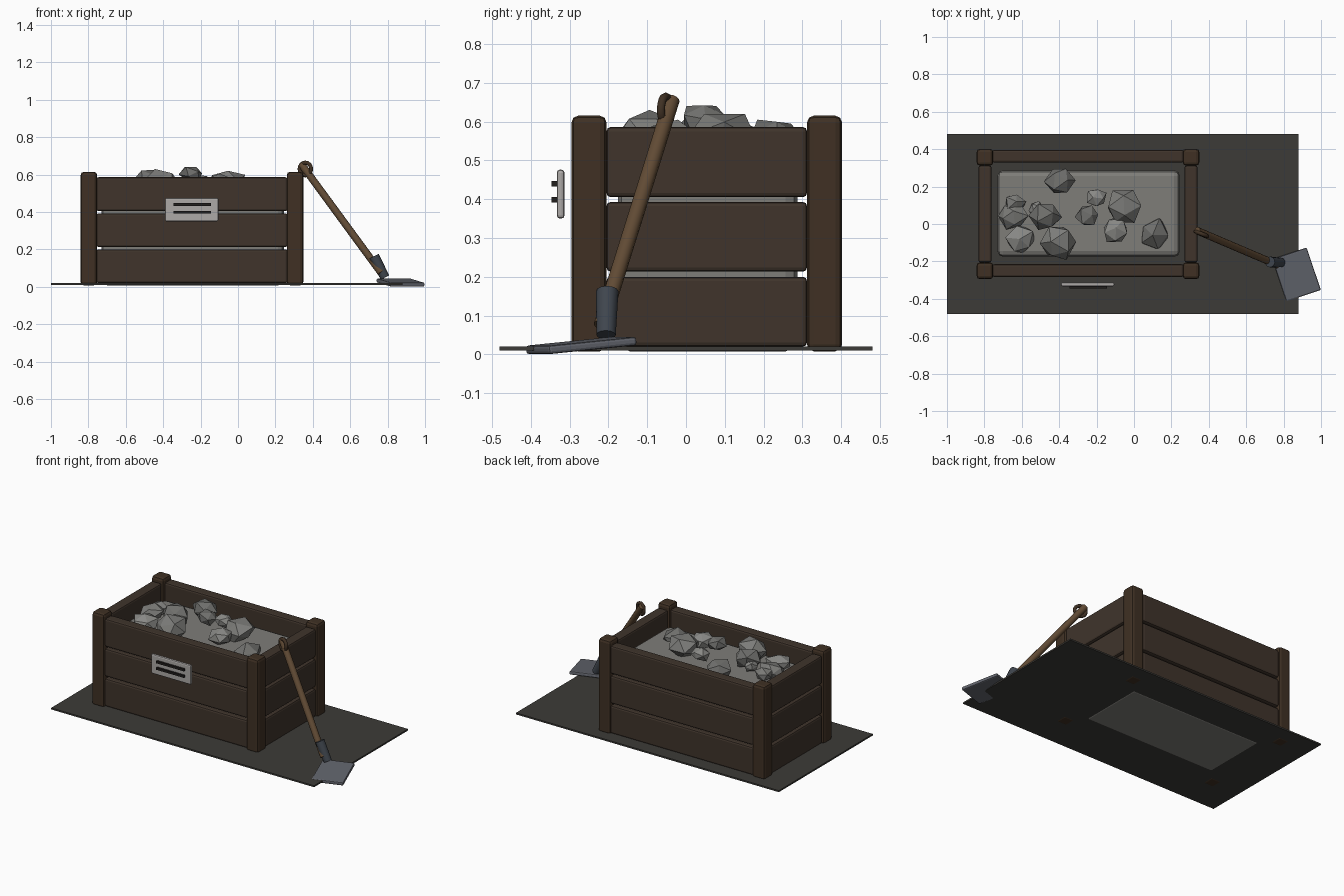
import bpy, bmesh, math, random
from mathutils import Vector, Euler

if "Cube" in bpy.data.objects:
    bpy.data.objects.remove(bpy.data.objects["Cube"])

random.seed(7)


def mat(name, r, g, b):
    m = bpy.data.materials.new(name)
    m.diffuse_color = (r, g, b, 1)
    m.use_nodes = True
    m.node_tree.nodes["Principled BSDF"].inputs["Base Color"].default_value = m.diffuse_color
    return m


POST = mat("post_wood", .05, .030, .017)
PLANK = mat("plank_wood", .050, .034, .024)
RAIL = mat("handle_wood", .12, .07, .035)
GROUND = mat("dark_slab", .045, .043, .038)
GRAVEL = mat("gravel", .21, .205, .19)
STEEL = mat("blade_steel", .12, .127, .15)
IRON = mat("socket_iron", .05, .06, .075)
PLATE = mat("pale_plate", .42, .40, .39)
BLACK = mat("black", .015, .013, .012)
STONES = [mat("stone_%d" % i, v, v, v * .95) for i, v in enumerate((.16, .20, .25))]


def finish(bm, name, material, bevel=0, seg=1):
    me = bpy.data.meshes.new(name)
    bmesh.ops.recalc_face_normals(bm, faces=bm.faces)
    bm.to_mesh(me)
    bm.free()
    o = bpy.data.objects.new(name, me)
    bpy.context.collection.objects.link(o)
    me.materials.append(material)
    if bevel:
        b = o.modifiers.new("bevel", 'BEVEL')
        b.width, b.segments, b.limit_method = bevel, seg, 'ANGLE'
    return o


def box(name, lo, hi, material, bevel=0, seg=1, rot=(0, 0, 0)):
    lo, hi = Vector(lo), Vector(hi)
    bm = bmesh.new()
    bmesh.ops.create_cube(bm, size=1)
    bmesh.ops.scale(bm, vec=hi - lo, verts=bm.verts)
    o = finish(bm, name, material, bevel, seg)
    o.location = (lo + hi) / 2
    o.rotation_euler = rot
    return o


def rod(name, a, b, r1, r2, material, sides=12):
    a, b = Vector(a), Vector(b)
    bm = bmesh.new()
    bmesh.ops.create_cone(bm, cap_ends=True, segments=sides, radius1=r1,
                          radius2=r2, depth=(b - a).length)
    o = finish(bm, name, material)
    o.location = (a + b) / 2
    o.rotation_euler = (b - a).to_track_quat('Z', 'Y').to_euler()
    return o


# Ground slab
box("ground_slab", (-1, -.48, .01), (.88, .48, .02), GROUND)

# Corner posts
for x in (-.797, .305):
    for y in (-.25, .357):
        box("corner_post", (x - .044, y - .045, .008), (x + .044, y + .045, .615), POST, .017, 2)

# Three rows of planks on each side
for z0, z1 in ((.02, .2), (.213, .393), (.405, .586)):
    for y in (-.249, .362):
        box("long_plank", (-.757, y - .034, z0), (.265, y + .034, z1), PLANK, .011, 2)
    for x in (-.797, .305):
        box("end_plank", (x - .035, -.205, z0), (x + .035, .312, z1), PLANK, .011, 2)

# Gravel fill
box("gravel_fill", (-.73, -.175, .008), (.245, .287, .51), GRAVEL, .03, 2)

# Loose faceted stones: x, y, radius, top height
for i, (x, y, r, top) in enumerate((
        (-.396, .23, .085, .605), (-.647, .043, .075, .585), (-.61, -.08, .078, .58),
        (-.47, .04, .082, .625), (-.41, -.10, .092, .63), (-.20, .14, .058, .6),
        (-.246, .045, .06, .642), (-.055, .09, .09, .62), (-.10, -.035, .08, .605),
        (.11, -.055, .088, .578), (-.64, .11, .055, .58), (-.52, .08, .045, .58))):
    bm = bmesh.new()
    bmesh.ops.create_icosphere(bm, subdivisions=1, radius=r)
    turn = Euler([random.uniform(0, 6.28) for _ in range(3)]).to_matrix()
    for v in bm.verts:
        v.co = turn @ (v.co * random.uniform(.85, 1.25))
        v.co.z *= .72
    peak = max(v.co.z for v in bm.verts)
    finish(bm, "stone", STONES[i % 3]).location = (x, y, top - peak)

# Front label plate with two dark bars
box("label_plate", (-.39, -.333, .35), (-.105, -.313, .476), PLATE, .008, 2)
for z in (.398, .44):
    box("label_bar", (-.345, -.346, z - .007), (-.145, -.33, z + .007), BLACK)

# Leaning shovel: handle, socket and blade
rod("shovel_handle", (.765, -.218, .075), (.338, -.036, .657), .02, .02, RAIL)
rod("shovel_socket", (.786, -.206, .05), (.727, -.203, .163), .025, .029, IRON)
box("shovel_blade", (.772, -.39, .012), (.966, -.15, .034), STEEL, .007, 2,
    (math.radians(5.5), 0, math.radians(18.5)))

# Ring grip at the handle top
bpy.ops.mesh.primitive_torus_add(major_segments=16, minor_segments=8, major_radius=.034,
                                 minor_radius=.011, location=(.36, -.052, .63),
                                 rotation=(math.radians(90), 0, math.radians(-22)))
ring = bpy.context.object
ring.name = "shovel_grip"
ring.data.materials.append(POST)

# Smooth only the rounded shovel parts
for o in bpy.context.scene.objects:
    o.select_set(o.name in ("shovel_handle", "shovel_socket", "shovel_grip"))
bpy.ops.object.shade_smooth_by_angle(angle=math.radians(50))
